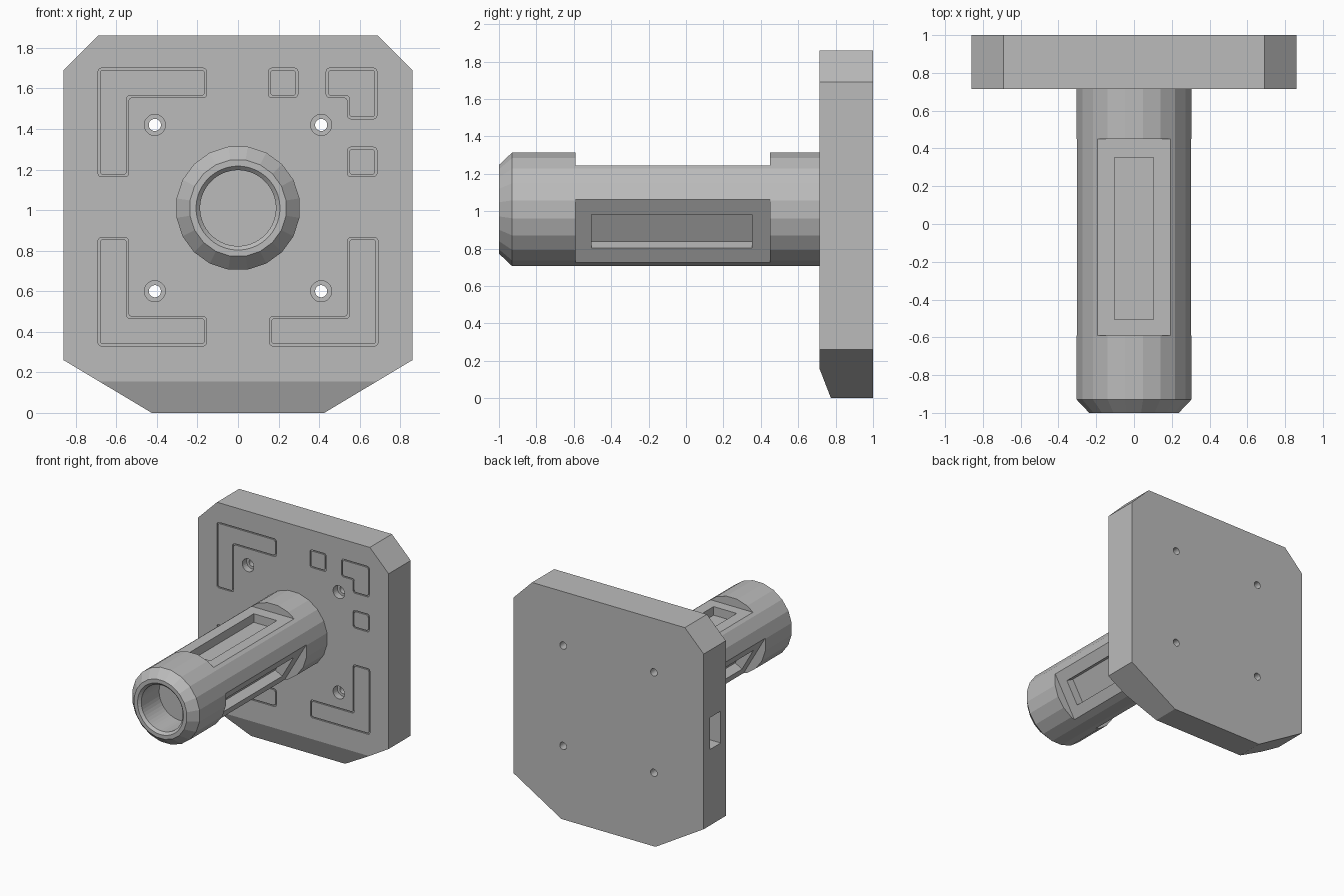
import bpy, bmesh, math
from mathutils import Vector, Matrix

if "Cube" in bpy.data.objects:
    bpy.data.objects.remove(bpy.data.objects["Cube"])

AXIS_Z = 1.01      # height of the tube axis
FACE_Y = 0.715     # front face of the plate

grey = bpy.data.materials.new("plain_grey")
grey.use_nodes = True
grey.diffuse_color = (0.5, 0.5, 0.5, 1)
grey.node_tree.nodes["Principled BSDF"].inputs["Base Color"].default_value = (0.5, 0.5, 0.5, 1)


def finish(name, bm):
    bmesh.ops.recalc_face_normals(bm, faces=bm.faces)
    mesh = bpy.data.meshes.new(name)
    bm.to_mesh(mesh)
    bm.free()
    mesh.materials.append(grey)
    obj = bpy.data.objects.new(name, mesh)
    bpy.context.collection.objects.link(obj)
    return obj


def prism(name, outline, y0, y1, inner=None):
    """Extrude an (x, z) outline along y; an inner outline makes it a ring."""
    bm = bmesh.new()
    loops = [[[bm.verts.new((x, y, z)) for x, z in pts] for y in (y0, y1)]
             for pts in ([outline, inner] if inner else [outline])]
    n = len(outline)
    pairs = [(a, b) for a, b in loops]
    if inner:
        pairs += [(loops[0][k], loops[1][k]) for k in (0, 1)]
    else:
        for loop in loops[0]:
            bm.faces.new(loop)
    for a, b in pairs:
        for i in range(n):
            j = (i + 1) % n
            bm.faces.new((a[i], a[j], b[j], b[i]))
    return finish(name, bm)


def lathe(name, profile, sides, x=0, z=AXIS_Z):
    """Turn (radius, y) points about an axis along y, closing both ends."""
    bm = bmesh.new()
    rings = []
    for r, y in profile:
        angles = [2 * math.pi * (i + 0.5) / sides for i in range(sides)]
        rings.append([bm.verts.new((x + r * math.cos(a), y, z + r * math.sin(a))) for a in angles])
    for a, b in zip(rings, rings[1:]):
        for i in range(sides):
            j = (i + 1) % sides
            bm.faces.new((a[i], a[j], b[j], b[i]))
    bm.faces.new(rings[0])
    bm.faces.new(rings[-1])
    return finish(name, bm)


def box(name, lo, hi, spin=0):
    """Box between two corners, spun about the tube axis."""
    bm = bmesh.new()
    lo, hi = Vector(lo), Vector(hi)
    bmesh.ops.create_cube(bm, size=1)
    bmesh.ops.scale(bm, vec=hi - lo, verts=bm.verts)
    bmesh.ops.translate(bm, vec=(lo + hi) / 2, verts=bm.verts)
    bmesh.ops.rotate(bm, cent=(0, 0, AXIS_Z), verts=bm.verts,
                     matrix=Matrix.Rotation(spin, 3, 'Y'))
    return finish(name, bm)


def cut(obj, cutters):
    """Subtract the cutters, bake the result and remove them."""
    for c in cutters:
        c.hide_render = True
        mod = obj.modifiers.new("cut", 'BOOLEAN')
        mod.operation = 'DIFFERENCE'
        mod.solver = 'EXACT'
        mod.object = c
    graph = bpy.context.evaluated_depsgraph_get()
    baked = bpy.data.meshes.new_from_object(obj.evaluated_get(graph))
    obj.modifiers.clear()
    obj.data = baked
    for c in cutters:
        bpy.data.objects.remove(c)


def rounded(points, inset, radius=0.016, steps=3):
    """Inset a clockwise right-angled outline and round its corners."""
    pts = [Vector(p) for p in points]
    shifted, result = [], []
    for i, p in enumerate(pts):
        d1 = (p - pts[i - 1]).normalized()
        d2 = (pts[(i + 1) % len(pts)] - p).normalized()
        normal = Vector((d1.y + d2.y, -d1.x - d2.x))
        shifted.append((p + normal * inset, d1, d2))
    for p, d1, d2 in shifted:
        a, b = p - d1 * radius, p + d2 * radius
        centre = a + d2 * radius
        for k in range(steps + 1):
            t = math.pi / 2 * k / steps
            result.append(tuple(centre - d2 * radius * math.cos(t) + d1 * radius * math.sin(t)))
    return result


# Base plate with cut corners
half = [(0.425, 0), (0.86, 0.26), (0.86, 1.69), (0.69, 1.86)]
outline = half + [(-x, z) for x, z in reversed(half)]
plate = prism("base_plate", outline, FACE_Y, 1)

# Sloped lower front edge
bm = bmesh.new()
bm.from_mesh(plate.data)
bmesh.ops.bisect_plane(bm, geom=bm.verts[:] + bm.edges[:] + bm.faces[:],
                       plane_co=(0, FACE_Y, 0.155), plane_no=(0, -0.155, -0.06),
                       clear_outer=True)
bmesh.ops.holes_fill(bm, edges=[e for e in bm.edges if e.is_boundary])
bmesh.ops.recalc_face_normals(bm, faces=bm.faces)
bm.to_mesh(plate.data)
bm.free()

# Counterbored screw holes and the socket in the side
cutters = []
for x in (-0.41, 0.41):
    for z in (0.60, 1.42):
        cutters.append(lathe("screw_hole", [(0.052, 0.6), (0.052, 0.77), (0.03, 0.77), (0.03, 1.1)],
                             24, x, z))
cutters.append(box("side_socket", (-1, 0.78, 0.88), (-0.5, 0.92, 1.14)))

# Thin panel grooves on the front face
def square(x0, x1, z0, z1):
    return [(x0, z1), (x1, z1), (x1, z0), (x0, z0)]

upper_l = [(-0.69, 1.70), (-0.155, 1.70), (-0.155, 1.555), (-0.54, 1.555), (-0.54, 1.165), (-0.69, 1.165)]
lower_l = [(x, 2.03 - z) for x, z in reversed(upper_l)]
lower_r = [(-x, z) for x, z in reversed(lower_l)]
corner = [(0.435, 1.70), (0.685, 1.70), (0.685, 1.45), (0.54, 1.45), (0.54, 1.555), (0.435, 1.555)]
panels = [upper_l, lower_l, lower_r, corner,
          square(0.15, 0.295, 1.555, 1.70), square(0.54, 0.685, 1.165, 1.31)]
for p in panels:
    cutters.append(prism("panel_groove", rounded(p, 0), FACE_Y - 0.02, FACE_Y + 0.01,
                         rounded(p, 0.009)))
cut(plate, cutters)

# Tube with a bevelled nose
tube = lathe("tube", [(0.24, -1), (0.307, -0.93), (0.307, FACE_Y + 0.01)], 20)

# Blind bore with a bevelled lip, then three flats with shallow slots
cutters = [lathe("bore", [(0.227, -1.02), (0.187, -0.98), (0.187, -0.75)], 48)]
for k in range(3):
    spin = k * math.tau / 3
    cutters.append(box("flat", (-0.3, -0.59, AXIS_Z + 0.235), (0.3, 0.45, AXIS_Z + 0.4), spin))
    cutters.append(box("slot", (-0.104, -0.505, AXIS_Z + 0.165), (0.104, 0.352, AXIS_Z + 0.3), spin))
cut(tube, cutters)
